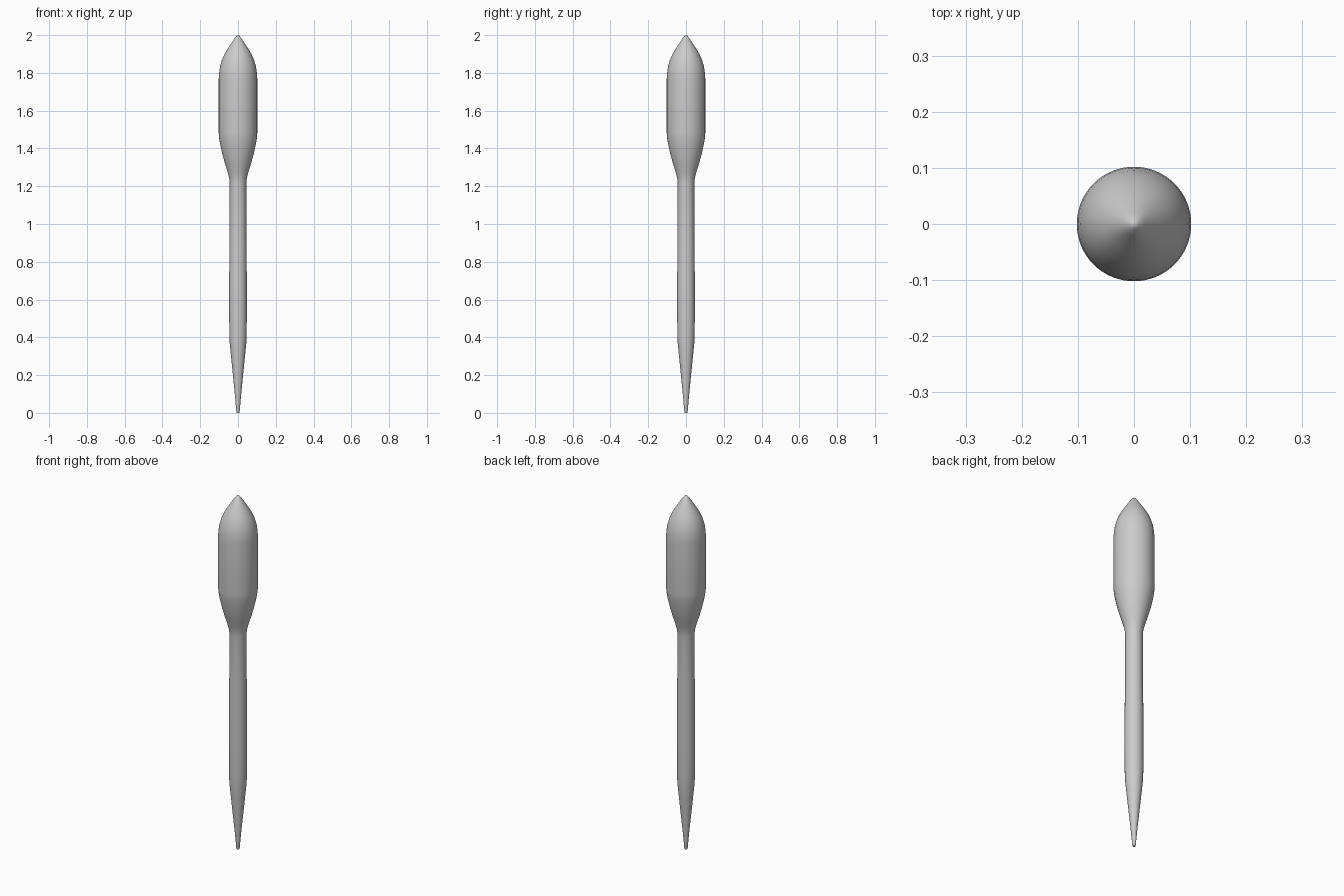
import bpy, bmesh, math

if "Cube" in bpy.data.objects:
    bpy.data.objects.remove(bpy.data.objects["Cube"])

SIDES = 64


def lathe(name, profile):
    """Revolve (radius, height) points about z into a closed smooth solid."""
    bm = bmesh.new()
    rings = []
    for r, z in profile:
        if r == 0:
            rings.append([bm.verts.new((0, 0, z))] * SIDES)
        else:
            rings.append([bm.verts.new((r * math.cos(2 * math.pi * i / SIDES),
                                        r * math.sin(2 * math.pi * i / SIDES), z))
                          for i in range(SIDES)])
    for low, high in zip(rings, rings[1:]):
        for i in range(SIDES):
            j = (i + 1) % SIDES
            quad = [low[i], low[j], high[j], high[i]]
            bm.faces.new(list(dict.fromkeys(quad)))
    bmesh.ops.recalc_face_normals(bm, faces=bm.faces)
    mesh = bpy.data.meshes.new(name)
    bm.to_mesh(mesh)
    bm.free()
    obj = bpy.data.objects.new(name, mesh)
    bpy.context.collection.objects.link(obj)
    bpy.ops.object.select_all(action='DESELECT')
    obj.select_set(True)
    bpy.context.view_layer.objects.active = obj
    bpy.ops.object.shade_smooth_by_angle(angle=math.radians(35))
    return obj


# Tapered tip, slim shaft, flared neck, straight barrel and pointed nose
tip = [(0, 0), (0.007, 0), (0.009, 0.01), (0.017, 0.1), (0.028, 0.21), (0.038, 0.31)]
shaft = [(0.044, 0.37), (0.046, 0.42), (0.047, 0.6), (0.046, 0.82), (0.0445, 1.0),
         (0.044, 1.22)]
neck = [(0.047, 1.245), (0.056, 1.28), (0.069, 1.32), (0.083, 1.37), (0.094, 1.42),
        (0.1, 1.455)]
barrel = [(0.102, 1.48), (0.102, 1.77)]
nose = [(0.1, 1.8), (0.095, 1.835), (0.085, 1.868), (0.071, 1.9), (0.053, 1.93),
        (0.035, 1.957), (0.02, 1.98), (0.008, 1.996), (0, 2.0)]
lathe("spindle_body", tip + shaft + neck + barrel + nose)
